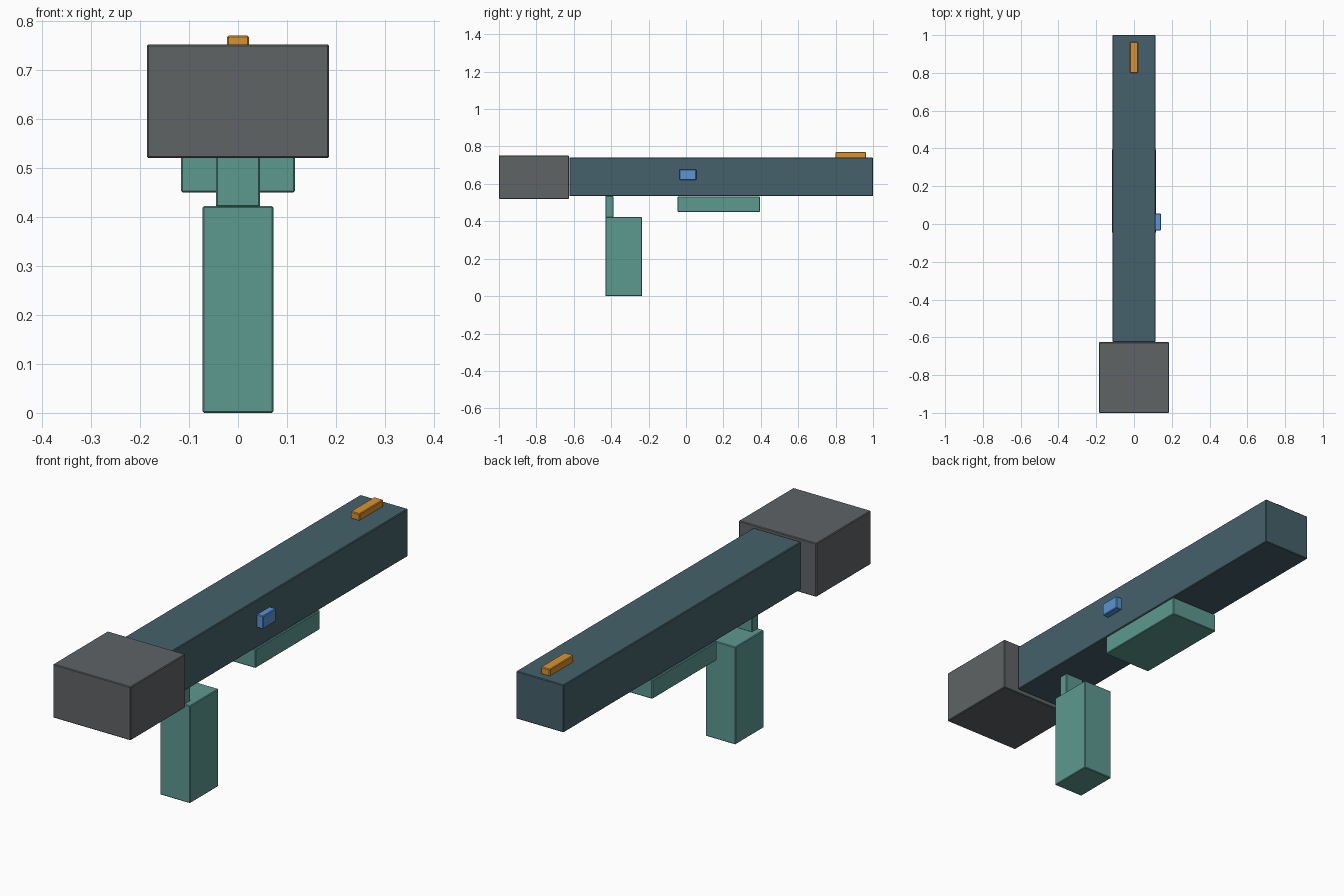
import bpy, bmesh
from mathutils import Vector

if "Cube" in bpy.data.objects:
    bpy.data.objects.remove(bpy.data.objects["Cube"])


def material(name, rgb):
    m = bpy.data.materials.new(name)
    m.diffuse_color = (*rgb, 1)
    m.use_nodes = True
    m.node_tree.nodes["Principled BSDF"].inputs["Base Color"].default_value = m.diffuse_color
    return m


SLATE = material("slate", (0.06, 0.12, 0.145))
CHARCOAL = material("charcoal", (0.115, 0.125, 0.13))
TEAL = material("teal", (0.11, 0.32, 0.28))
ORANGE = material("orange", (0.70, 0.29, 0.03))
BLUE = material("blue", (0.10, 0.30, 0.66))


def box(name, x, y, z, mat, bevel=0.003):
    """Box spanning the given (min, max) ranges, with a fine edge bevel."""
    bm = bmesh.new()
    bmesh.ops.create_cube(bm, size=1)
    size = Vector((x[1] - x[0], y[1] - y[0], z[1] - z[0]))
    bmesh.ops.scale(bm, vec=size, verts=bm.verts)
    me = bpy.data.meshes.new(name)
    bm.to_mesh(me)
    bm.free()
    me.materials.append(mat)
    ob = bpy.data.objects.new(name, me)
    ob.location = (sum(x) / 2, sum(y) / 2, sum(z) / 2)
    bpy.context.collection.objects.link(ob)
    mod = ob.modifiers.new("edge_bevel", "BEVEL")
    mod.width = bevel
    mod.segments = 1
    return ob


# Long main body and the wide block at the front end
box("main_body", (-0.114, 0.114), (-0.624, 1.0), (0.535, 0.741), SLATE)
box("end_block", (-0.186, 0.186), (-1.0, -0.626), (0.52, 0.752), CHARCOAL)

# Underside: handle, its narrow neck, and the flat fore grip
box("handle", (-0.072, 0.072), (-0.431, -0.235), (0.0, 0.422), TEAL)
box("handle_neck", (-0.045, 0.045), (-0.431, -0.388), (0.42, 0.535), TEAL)
box("fore_grip", (-0.116, 0.116), (-0.046, 0.396), (0.45, 0.532), TEAL)

# Small details: top sight and side button
box("top_sight", (-0.022, 0.022), (0.80, 0.963), (0.739, 0.77), ORANGE)
box("side_button", (0.112, 0.143), (-0.034, 0.055), (0.621, 0.678), BLUE)
